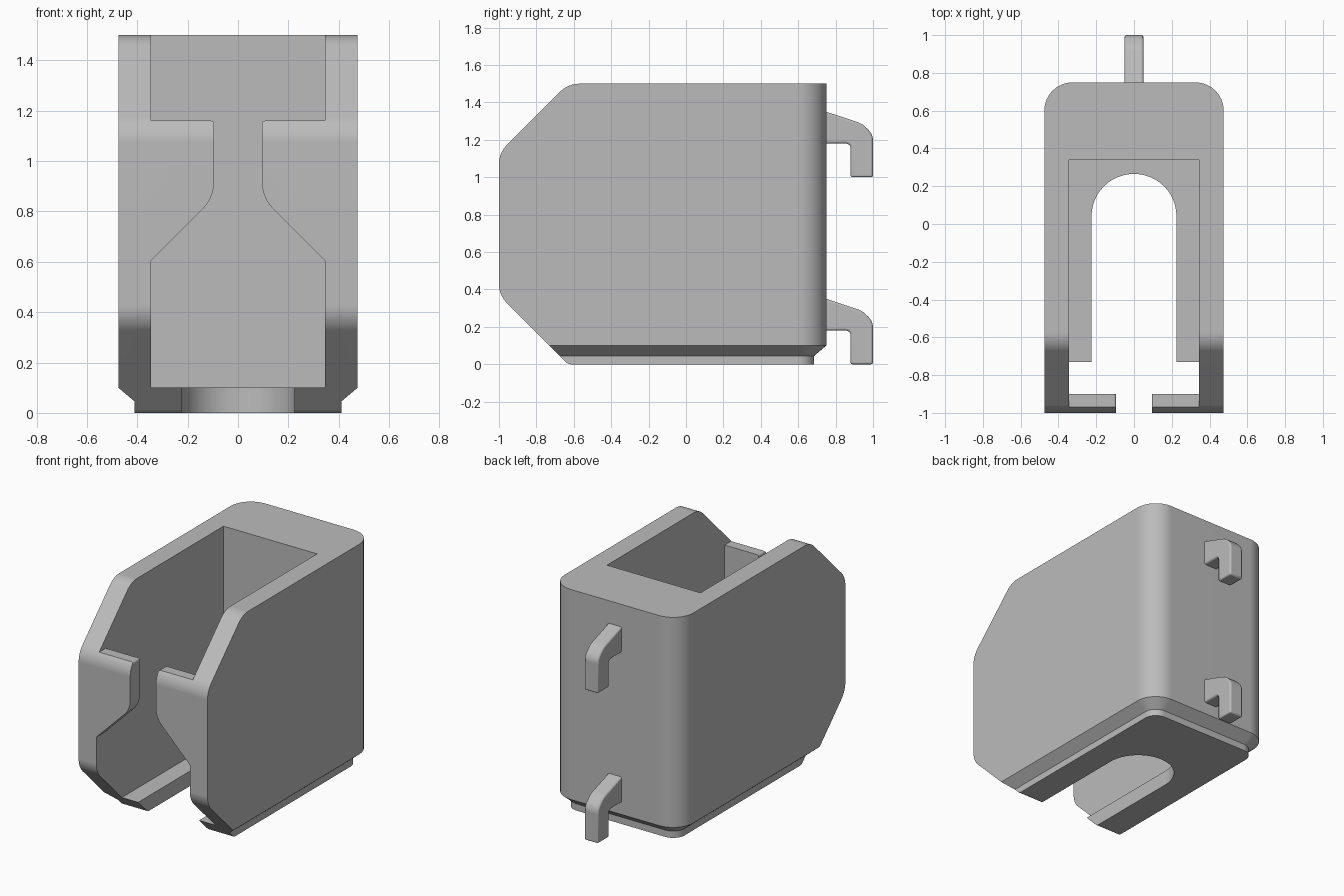
import bpy, bmesh, math
from mathutils import Vector

if "Cube" in bpy.data.objects:
    bpy.data.objects.remove(bpy.data.objects["Cube"])

grey = bpy.data.materials.new("plain_grey")
grey.use_nodes = True
COLOUR = (0.5, 0.5, 0.5, 1)
grey.diffuse_color = COLOUR
grey.node_tree.nodes["Principled BSDF"].inputs["Base Color"].default_value = COLOUR


def rounded(corners, steps=8):
    """Turn (u, v, radius) corners into an outline with filleted corners."""
    out = []
    for i, (u, v, r) in enumerate(corners):
        p = Vector((u, v))
        if r == 0:
            out.append(p)
            continue
        a = (Vector(corners[i - 1][:2]) - p).normalized()
        b = (Vector(corners[(i + 1) % len(corners)][:2]) - p).normalized()
        half = a.angle(b) / 2
        centre = p + (a + b).normalized() * r / math.sin(half)
        start = p + a * r / math.tan(half) - centre
        end = p + b * r / math.tan(half) - centre
        sweep = start.angle(end)
        for k in range(steps + 1):
            t = k / steps
            out.append(centre + (start * math.sin((1 - t) * sweep)
                                 + end * math.sin(t * sweep)) / math.sin(sweep))
    return out


def loft(name, rings):
    """Skin a stack of equal-length 3D rings and cap both ends."""
    bm = bmesh.new()
    rows = [[bm.verts.new(p) for p in ring] for ring in rings]
    n = len(rows[0])
    for low, high in zip(rows, rows[1:]):
        for i in range(n):
            j = (i + 1) % n
            bm.faces.new((low[i], low[j], high[j], high[i]))
    bm.faces.new(rows[0])
    bm.faces.new(rows[-1])
    bmesh.ops.recalc_face_normals(bm, faces=bm.faces)
    mesh = bpy.data.meshes.new(name)
    bm.to_mesh(mesh)
    bm.free()
    mesh.materials.append(grey)
    obj = bpy.data.objects.new(name, mesh)
    bpy.context.collection.objects.link(obj)
    return obj


PLACE = {"x": lambda p, d: (d, p.x, p.y),
         "y": lambda p, d: (p.x, d, p.y),
         "z": lambda p, d: (p.x, p.y, d)}


def prism(name, outline, axis, low, high):
    return loft(name, [[PLACE[axis](p, d) for p in outline] for d in (low, high)])


def activate(obj):
    bpy.ops.object.select_all(action="DESELECT")
    obj.select_set(True)
    bpy.context.view_layer.objects.active = obj


def apply_boolean(obj, tool, operation):
    activate(obj)
    mod = obj.modifiers.new("shape", "BOOLEAN")
    mod.operation, mod.solver, mod.object = operation, "EXACT", tool
    bpy.ops.object.modifier_apply(modifier=mod.name)
    bpy.data.objects.remove(tool)


def finish(obj):
    activate(obj)
    bpy.ops.object.shade_smooth_by_angle(angle=math.radians(25))
    mod = obj.modifiers.new("clean_shading", "WEIGHTED_NORMAL")
    mod.keep_sharp = True


# Holder body: rounded back corners and a stepped-in base
def plan(inset, z):
    w, back, r = 0.475 - inset, 0.75 - inset, 0.15 - inset
    return [(p.x, p.y, z) for p in rounded(
        [(-w, -1.1, 0), (w, -1.1, 0), (w, back, r), (-w, back, r)])]


body = loft("holder_body", [plan(0.065, 0), plan(0.065, 0.045),
                            plan(0, 0.1), plan(0, 1.5)])

# Side silhouette with sloped front corners
side = rounded([(-1, 0.37, 0.14), (-0.63, 0, 0.04), (1, 0, 0), (1, 1.5, 0),
                (-0.63, 1.5, 0.14), (-1, 1.13, 0.14)])
apply_boolean(body, prism("side_silhouette", side, "x", -0.6, 0.6), "INTERSECT")

# Inner pocket
W = 0.345
pocket = rounded([(-W, -0.9, 0), (W, -0.9, 0), (W, 0.34, 0), (-W, 0.34, 0)])
apply_boolean(body, prism("pocket_cutter", pocket, "z", 0.1, 1.7), "DIFFERENCE")

# Front opening, narrowing to a slot between the two retaining lips
half = [(W, 0.1, 0), (W, 0.605, 0), (0.095, 0.855, 0.15),
        (0.095, 1.16, 0.012), (W, 1.16, 0), (W, 1.7, 0)]
opening = rounded(half + [(-x, z, r) for x, z, r in reversed(half)])
apply_boolean(body, prism("front_cutter", opening, "y", -1.2, -0.85), "DIFFERENCE")

# Round-ended slot in the floor
S = 0.225
slot = rounded([(-S, -1.2, 0), (S, -1.2, 0), (S, 0.265, S - 0.001),
                (-S, 0.265, S - 0.001)], 12)
apply_boolean(body, prism("floor_cutter", slot, "z", -0.1, 0.2), "DIFFERENCE")
finish(body)

# Two hanging hooks on the back
hook = rounded([(0.72, 0.36, 0), (0.94, 0.287, 0.1), (1, 0.23, 0.08), (1, 0, 0),
                (0.88, 0, 0), (0.88, 0.18, 0.025), (0.72, 0.18, 0)], 5)
for name, height in (("lower_hook", 0), ("upper_hook", 1)):
    obj = prism(name, [p + Vector((0, height)) for p in hook], "x", -0.05, 0.05)
    activate(obj)
    bevel = obj.modifiers.new("soft_edges", "BEVEL")
    bevel.width, bevel.segments = 0.01, 2
    bevel.angle_limit = math.radians(40)
    finish(obj)
